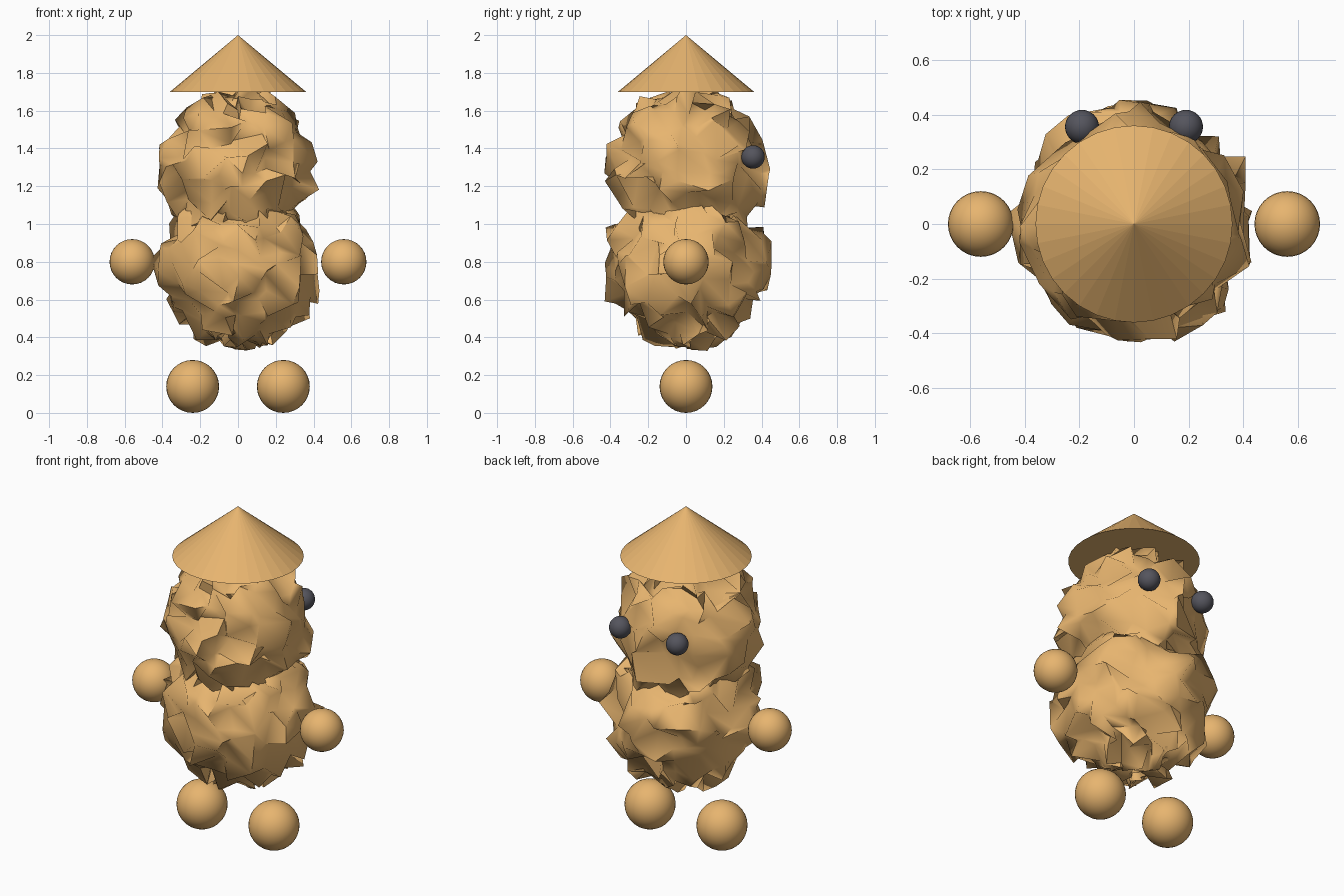
import bpy
import random
from mathutils import Vector

if "Cube" in bpy.data.objects:
    bpy.data.objects.remove(bpy.data.objects["Cube"])

random.seed(11)


def material(name, rgb):
    m = bpy.data.materials.new(name)
    m.diffuse_color = (*rgb, 1)
    m.use_nodes = True
    m.node_tree.nodes["Principled BSDF"].inputs["Base Color"].default_value = m.diffuse_color
    return m


TAN = material("tan", (0.80, 0.46, 0.16))
DARK = material("dark grey", (0.09, 0.09, 0.11))
EYES = [Vector((s * 0.19, 0.355, 1.355)) for s in (-1, 1)]


def ball(name, loc, r, mat, seg=32, rings=16):
    bpy.ops.mesh.primitive_uv_sphere_add(segments=seg, ring_count=rings, radius=r, location=loc)
    o = bpy.context.object
    o.name = name
    o.data.materials.append(mat)
    bpy.ops.object.shade_smooth()
    return o


def shaggy(name, z, r, jitter):
    """Round lump whose vertices are shaken in every direction."""
    o = ball(name, (0, 0, z), r, TAN, 24, 16)
    centre = Vector((0, 0, z))
    for v in o.data.vertices:
        v.co += Vector([random.uniform(-jitter, jitter) for _ in range(3)])
        # keep the fur flat around the eyes
        if min((v.co + centre - e).length for e in EYES) < 0.13:
            v.co = v.co.normalized() * min(v.co.length, r - 0.005)
    bpy.ops.object.shade_smooth_by_angle(angle=1.2)
    return o


# shaggy body and head
shaggy("body", 0.775, 0.405, 0.058)
shaggy("head", 1.295, 0.395, 0.058)

# paired limbs and eyes (the eyes sit on the +y side)
for side, s, eye in (("left", -1, EYES[0]), ("right", 1, EYES[1])):
    ball(side + "_foot", (s * 0.24, 0, 0.14), 0.14, TAN)
    ball(side + "_hand", (s * 0.56, 0, 0.80), 0.12, TAN)
    ball(side + "_eye", eye, 0.062, DARK)

# pointed hat
bpy.ops.mesh.primitive_cone_add(vertices=32, radius1=0.36, radius2=0, depth=0.30, location=(0, 0, 1.85))
hat = bpy.context.object
hat.name = "hat"
hat.data.materials.append(TAN)
